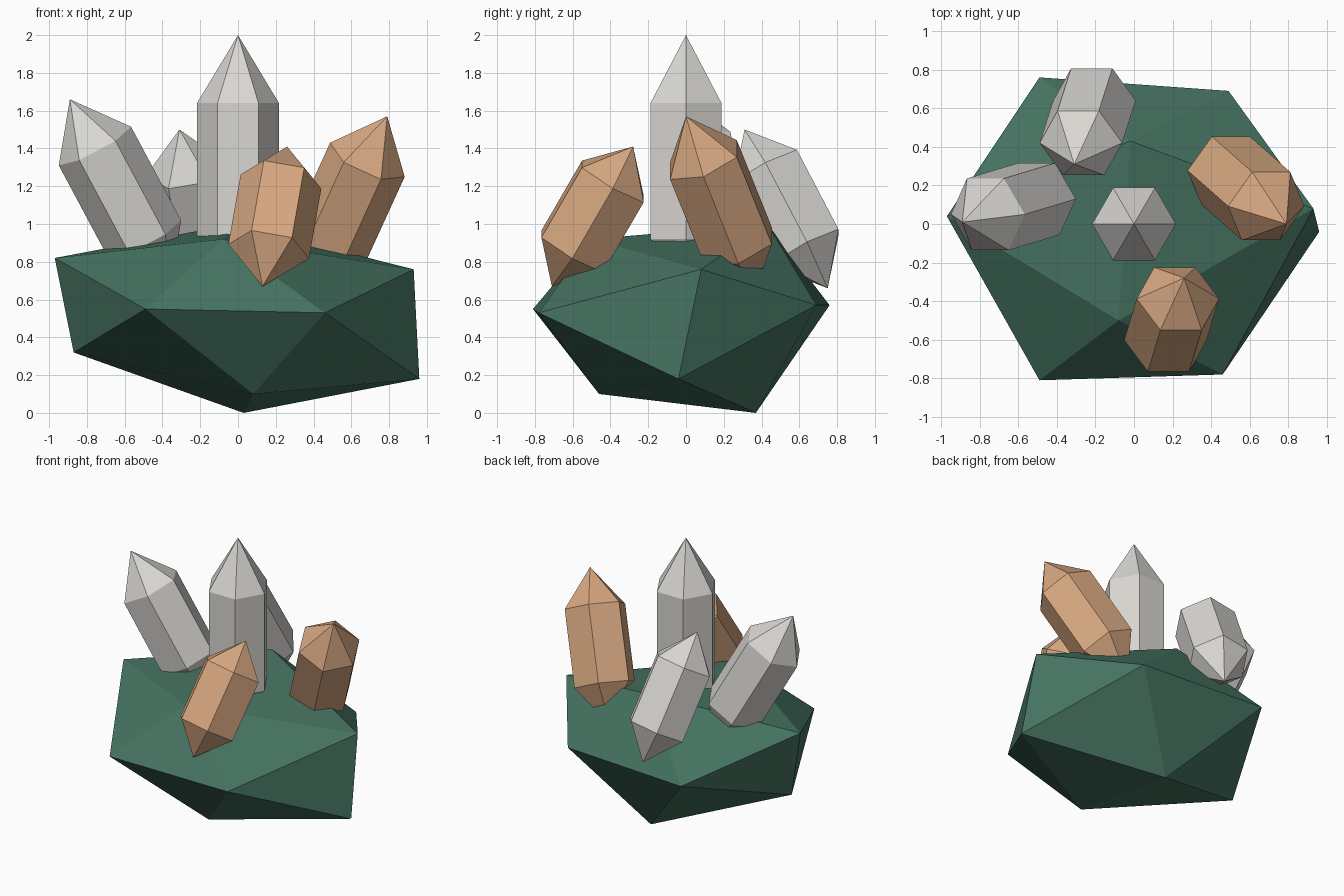
import bpy
import bmesh
import math
from mathutils import Matrix, Vector

old = bpy.data.objects.get("Cube")
if old:
    bpy.data.objects.remove(old, do_unlink=True)


def material(name, rgb):
    mat = bpy.data.materials.new(name)
    mat.use_nodes = True
    mat.diffuse_color = (*rgb, 1)
    mat.node_tree.nodes["Principled BSDF"].inputs["Base Color"].default_value = (*rgb, 1)
    return mat


GREEN = material("dark green rock", (0.06, 0.17, 0.12))
GREY = material("pale grey crystal", (0.70, 0.68, 0.65))
ORANGE = material("warm orange crystal", (0.68, 0.39, 0.22))


def hull_object(name, points, mat):
    """Faceted convex solid wrapped around a few corner points."""
    bm = bmesh.new()
    for p in points:
        bm.verts.new(p)
    bmesh.ops.convex_hull(bm, input=bm.verts)
    bmesh.ops.dissolve_limit(bm, angle_limit=0.01, verts=bm.verts, edges=bm.edges)
    bmesh.ops.recalc_face_normals(bm, faces=bm.faces)
    mesh = bpy.data.meshes.new(name)
    bm.to_mesh(mesh)
    bm.free()
    mesh.materials.append(mat)
    obj = bpy.data.objects.new(name, mesh)
    bpy.context.collection.objects.link(obj)
    return obj


def crystal(name, tip, bottom, mat, radius=0.217, cone=0.25):
    """Six-sided prism with a point at each end, from bottom to tip."""
    tip, bottom = Vector(tip), Vector(bottom)
    axis = (tip - bottom).normalized()
    side = Vector((axis.z, 0, -axis.x)).normalized()
    frame = Matrix((side, axis.cross(side), axis)).transposed()
    points = [tip, bottom]
    for t in (cone, 1 - cone):
        centre = bottom.lerp(tip, t)
        for i in range(6):
            a = math.tau * i / 6
            points.append(centre + frame @ Vector((radius * math.cos(a), radius * math.sin(a), 0)))
    return hull_object(name, points, mat)


# Rock base: a squashed, uneven twenty-sided stone
hull_object("rock_base", [
    (-0.08, -0.50, 0.92), (-0.02, 0.43, 1.00),     # top
    (0.08, -0.46, 0.10), (0.03, 0.37, 0.00),       # underside
    (-0.49, -0.81, 0.55), (0.46, -0.78, 0.53),     # front
    (-0.49, 0.76, 0.57), (0.49, 0.69, 0.57),       # back
    (0.93, 0.08, 0.76), (0.96, -0.04, 0.18),       # left side
    (-0.97, 0.04, 0.82), (-0.87, 0.00, 0.32),      # right side
], GREEN)

# Crystals
crystal("centre_crystal", (0, 0, 2.0), (0, 0, 0.56), GREY)
crystal("right_crystal", (-0.89, 0.01, 1.66), (-0.36, 0.17, 0.67), GREY)
crystal("back_crystal", (-0.31, 0.31, 1.50), (-0.17, 0.75, 0.66), GREY)
crystal("left_crystal", (0.79, 0.0, 1.57), (0.37, 0.37, 0.65), ORANGE)
crystal("front_crystal", (0.26, -0.28, 1.41), (0.13, -0.71, 0.67), ORANGE)
